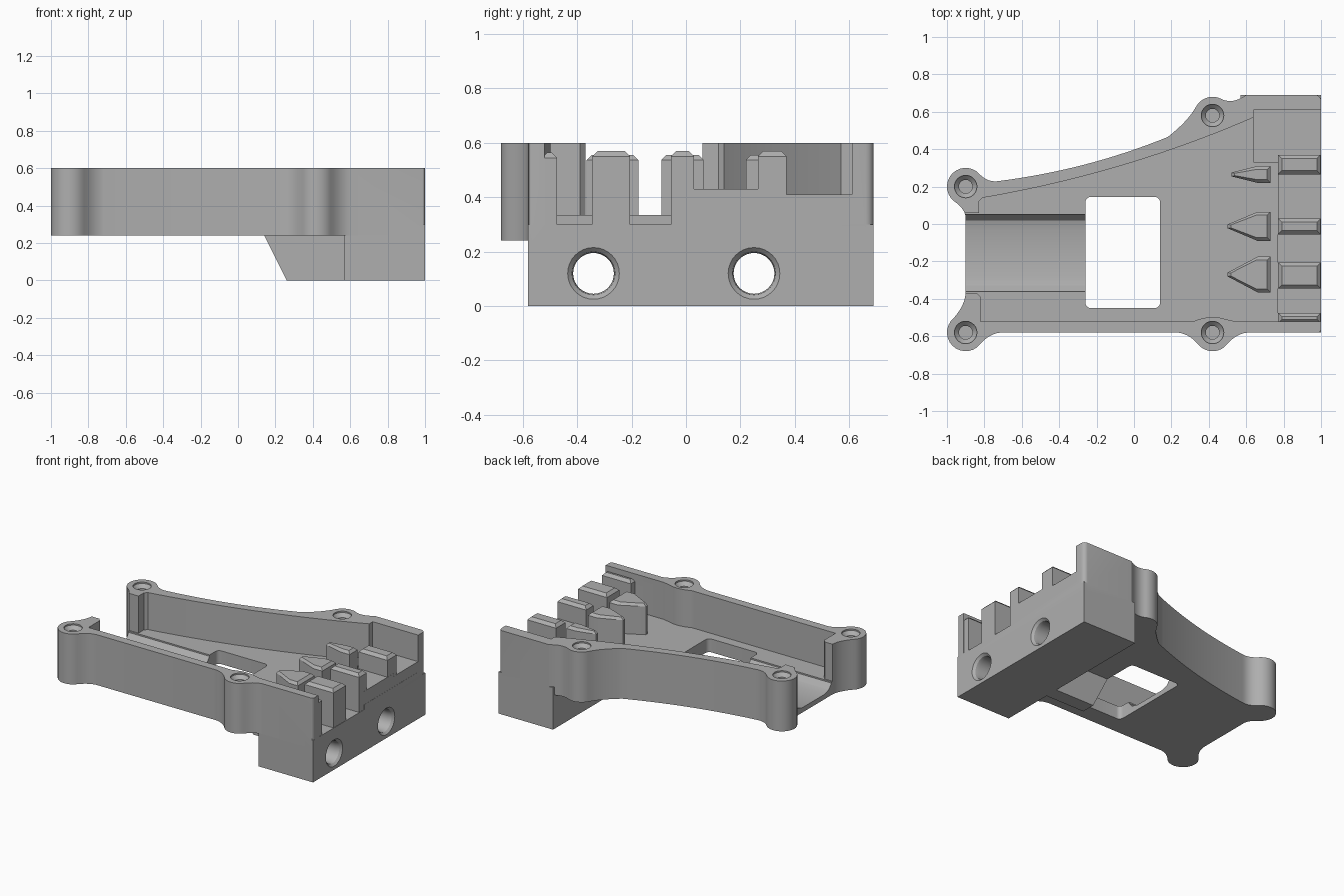
import bpy, bmesh
from math import cos, sin, radians, pi
from mathutils import Vector, Matrix

old = bpy.data.objects.get("Cube")
if old:
    bpy.data.objects.remove(old, do_unlink=True)

grey = bpy.data.materials.new("plain grey")
grey.use_nodes = True
grey.diffuse_color = (0.43, 0.43, 0.43, 1)
grey.node_tree.nodes["Principled BSDF"].inputs["Base Color"].default_value = (0.43, 0.43, 0.43, 1)


def finish(name, bm):
    bmesh.ops.recalc_face_normals(bm, faces=bm.faces)
    me = bpy.data.meshes.new(name)
    bm.to_mesh(me)
    bm.free()
    me.materials.append(grey)
    ob = bpy.data.objects.new(name, me)
    bpy.context.scene.collection.objects.link(ob)
    return ob


def loft(name, rings):
    """Closed solid through rings of equal length."""
    bm = bmesh.new()
    loops = [[bm.verts.new(p) for p in ring] for ring in rings]
    for a, b in zip(loops, loops[1:]):
        for i in range(len(a)):
            j = (i + 1) % len(a)
            bm.faces.new((a[i], a[j], b[j], b[i]))
    bm.faces.new(loops[0])
    bm.faces.new(loops[-1])
    return finish(name, bm)


def prism(name, pts, z0, z1):
    return loft(name, [[(x, y, z) for x, y in pts] for z in (z0, z1)])


def box(name, x0, x1, y0, y1, z0, z1):
    return prism(name, [(x0, y0), (x1, y0), (x1, y1), (x0, y1)], z0, z1)


def extrude(name, pts, axis, a, b):
    """Extrude a (x, z) profile along y, or a (y, z) profile along x."""
    place = (lambda p, t: (t, p[0], p[1])) if axis == "x" else (lambda p, t: (p[0], t, p[1]))
    return loft(name, [[place(p, t) for p in pts] for t in (a, b)])


def arc(cx, cy, r, a0, a1, n=14):
    angles = [radians(a0 + (a1 - a0) * i / n) for i in range(n + 1)]
    return [(cx + r * cos(a), cy + r * sin(a)) for a in angles]


def blend(p, c, q, n=8):
    """Quadratic curve without its last point."""
    p, c, q = Vector(p), Vector(c), Vector(q)
    return [tuple(p * (1 - t) ** 2 + c * 2 * t * (1 - t) + q * t * t)
            for t in (i / n for i in range(n))]


def turned(name, profile, matrix, n=32):
    """Revolve (radius, height) steps, then place them."""
    rings = [[tuple(matrix @ Vector((r * cos(2 * pi * i / n), r * sin(2 * pi * i / n), h)))
              for i in range(n)] for r, h in profile]
    return loft(name, rings)


def boolean(target, tool, operation):
    mod = target.modifiers.new("cut", "BOOLEAN")
    mod.operation = operation
    mod.solver = "EXACT"
    mod.object = tool
    bpy.context.view_layer.objects.active = target
    bpy.ops.object.modifier_apply(modifier=mod.name)
    bpy.data.objects.remove(tool, do_unlink=True)


# Outer outline with four screw bosses
B = 0.1
low_left = arc(-0.9, -0.58, B, 130, 320)
low_mid = arc(0.42, -0.58, B, 220, 320)
high_mid = arc(0.42, 0.58, B, 60, 150)
high_left = arc(-0.9, 0.2, B, 40, 230)
outline = (
    blend((-0.9, -0.36), (-0.9, -0.43), low_left[0]) + low_left
    + blend(low_left[-1], (-0.769, -0.58), (-0.7, -0.58))[1:]
    + blend((0.22, -0.58), (0.289, -0.58), low_mid[0]) + low_mid
    + blend(low_mid[-1], (0.551, -0.58), (0.62, -0.58))[1:]
    + arc(0.985, -0.565, 0.015, 270, 360, 3) + arc(0.97, 0.66, 0.03, 0, 90, 4)
    + blend((0.6, 0.69), (0.53, 0.64), high_mid[0]) + high_mid
    + blend(high_mid[-1], (0.29, 0.55), (0.18, 0.465))[1:]
    + blend((0.18, 0.465), (-0.25, 0.29), (-0.72, 0.23), 16)
    + blend((-0.72, 0.23), (-0.78, 0.22), high_left[0]) + high_left
    + blend(high_left[-1], (-0.9, 0.08), (-0.9, 0.03))[1:] + [(-0.9, 0.03)]
)
rim = 0.008
body = prism("body", outline, 0.24, 0.6)

# Deep end block and the gusset below the floor
boolean(body, box("block", 0.57, 1, -0.58, 0.69, 0, 0.3), "UNION")
boolean(body, extrude("gusset", [(0.14, 0.24), (0.26, 0), (0.6, 0), (0.6, 0.28), (0.14, 0.28)],
                      "y", -0.2, -0.1), "UNION")

# Open tray, floor channel, window and lowered end
cavity = ([(-1.1, -0.37), (-0.84, -0.37), (-0.82, -0.39), (-0.82, -0.52), (0.3, -0.52)]
          + blend((0.32, -0.52), (0.42, -0.475), (0.52, -0.52))
          + [(0.54, -0.52), (1.1, -0.52), (1.1, 0.61), (0.64, 0.61)]
          + blend((0.64, 0.57), (-0.05, 0.27), (-0.81, 0.14), 20)
          + [(-0.81, 0.14), (-0.83, 0.12), (-0.83, 0.06), (-1.1, 0.06)])
boolean(body, prism("tray_cut", cavity, 0.335, 0.8), "DIFFERENCE")
channel = [(-0.36, 0.4), (-0.36, 0.325), (-0.33, 0.29), (-0.28, 0.275),
           (-0.03, 0.275), (0.02, 0.29), (0.05, 0.325), (0.05, 0.4)]
boolean(body, extrude("channel_cut", channel, "x", -1.1, -0.2), "DIFFERENCE")
window = (arc(0.11, 0.115, 0.03, 0, 90, 5) + arc(-0.23, 0.115, 0.03, 90, 180, 5)
          + arc(-0.23, -0.42, 0.03, 180, 270, 5) + arc(0.11, -0.42, 0.03, 270, 360, 5))
boolean(body, prism("window_cut", window, 0.1, 0.5), "DIFFERENCE")
boolean(body, box("end_cut", 0.77, 1.1, -0.52, 0, 0.3, 0.5), "DIFFERENCE")

# Countersunk screw holes in the bosses
for x, y in ((-0.9, 0.2), (-0.9, -0.58), (0.42, 0.58), (0.42, -0.58)):
    hole = [(0.036, 0.3), (0.036, 0.565), (0.06, 0.59), (0.06, 0.65)]
    boolean(body, turned("screw_cut", hole, Matrix.Translation((x, y, 0))), "DIFFERENCE")

# Round holes through the end block
for y in (-0.34, 0.25):
    hole = [(0.075, 0.1), (0.075, 0.96), (0.08, 0.985), (0.096, 1.001), (0.096, 1.05)]
    place = Matrix.Translation((0, y, 0.12)) @ Matrix.Rotation(pi / 2, 4, "Y")
    boolean(body, turned("round_cut", hole, place), "DIFFERENCE")

# Raised shelves at the end
parts = [body,
         box("middle_shelf", 0.77, 0.999, 0, 0.33, 0.28, 0.43),
         box("corner_shelf", 0.64, 0.999, 0.33, 0.615, 0.28, 0.41)]


def tooth(name, pts, z0, z1, c=0.02):
    """Upright prism with a chamfered top."""
    xs, ys = [p[0] for p in pts], [p[1] for p in pts]
    mx, my = (min(xs) + max(xs)) / 2, (min(ys) + max(ys)) / 2
    kx, ky = 1 - 2 * c / (max(xs) - min(xs)), 1 - 2 * c / (max(ys) - min(ys))
    top = [(mx + (x - mx) * kx, my + (y - my) * ky, z1) for x, y in pts]
    return loft(name, [[(x, y, z) for x, y in pts] for z in (z0, z1 - c)] + [top])


# Bars along the end edge
for name, y0, y1, top in (("outer_rib", -0.53, -0.475, 0.565), ("front_bar", -0.345, -0.205, 0.57),
                          ("middle_bar", -0.055, 0.03, 0.57), ("back_bar", 0.265, 0.37, 0.57)):
    parts.append(tooth(name, [(0.77, y0), (0.998, y0), (0.998, y1), (0.77, y1)], 0.28, top))

# Pointed guides facing the tray
for name, y0, y1, tip in (("front_guide", -0.365, -0.175, 0.5), ("middle_guide", -0.09, 0.065, 0.5),
                          ("back_guide", 0.22, 0.31, 0.52)):
    mid = (y0 + y1) / 2
    pts = [(0.73, y0), (0.73, y1), (0.66, y1), (tip, mid + 0.01), (tip, mid - 0.01), (0.66, y0)]
    parts.append(tooth(name, pts, 0.28, 0.555, 0.018))

# Smooth curved walls, keep corners sharp
bpy.ops.object.select_all(action="DESELECT")
for ob in parts:
    ob.select_set(True)
bpy.context.view_layer.objects.active = body
bpy.ops.object.shade_smooth_by_angle(angle=radians(30))
